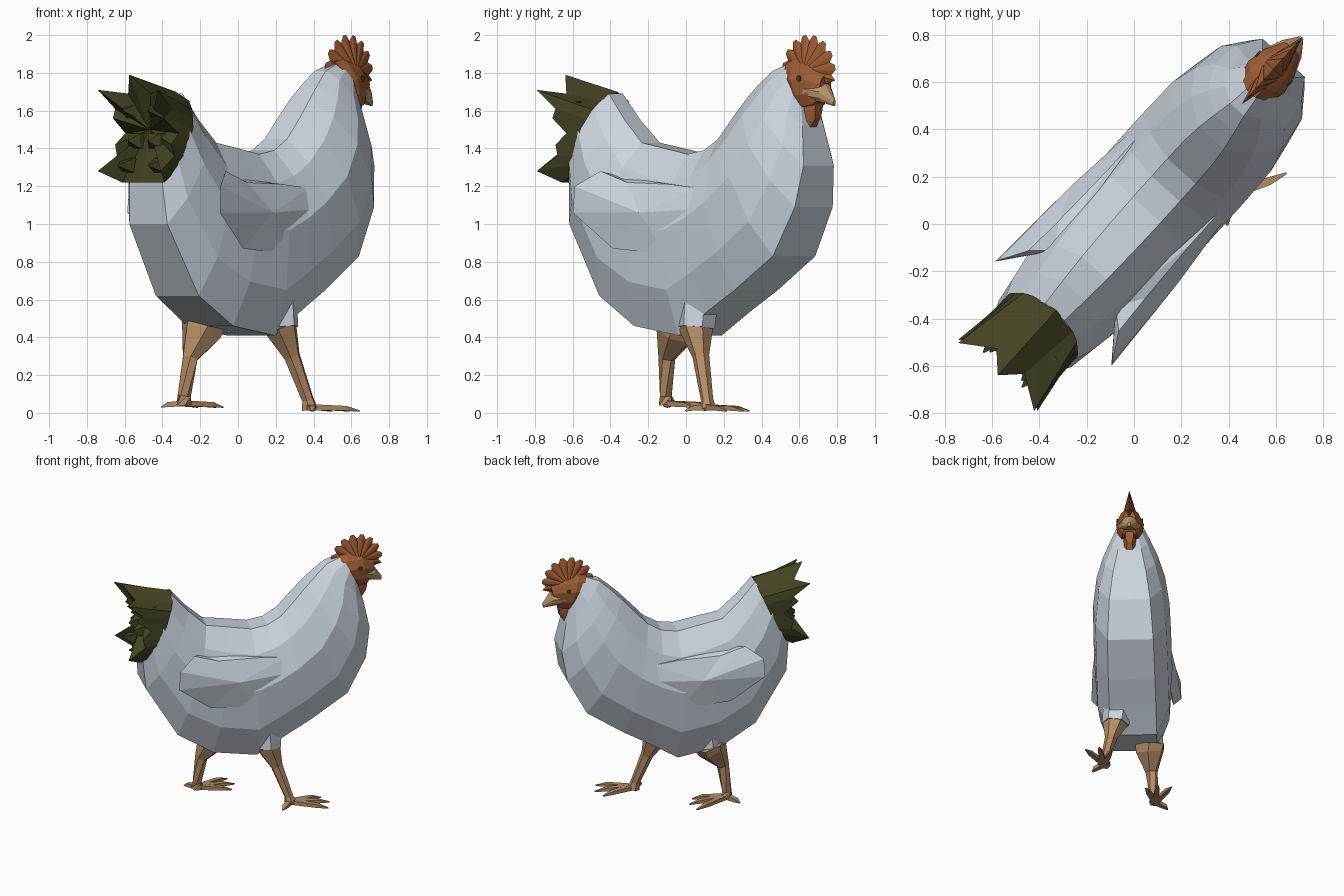
import bpy, bmesh, math
from mathutils import Vector

if "Cube" in bpy.data.objects:
    bpy.data.objects.remove(bpy.data.objects["Cube"])

# The bird walks along a diagonal: u = forward, v = to its left, z = up
A = math.radians(48)
CA, SA = math.cos(A), math.sin(A)


def P(u, v, z):
    return Vector((CA * u - SA * v, SA * u + CA * v, z))


def material(name, rgb):
    m = bpy.data.materials.new(name)
    m.diffuse_color = (*rgb, 1)
    m.use_nodes = True
    m.node_tree.nodes["Principled BSDF"].inputs["Base Color"].default_value = m.diffuse_color
    return m


WHITE = material("pale_feathers", (0.60, 0.67, 0.74))
RED = material("rust_comb", (0.34, 0.105, 0.034))
TAN = material("tan_legs", (0.47, 0.27, 0.135))
HORN = material("horn_beak", (0.50, 0.31, 0.155))
OLIVE = material("dark_olive", (0.058, 0.056, 0.016))


def finish(name, bm, mat):
    bmesh.ops.recalc_face_normals(bm, faces=bm.faces)
    me = bpy.data.meshes.new(name)
    bm.to_mesh(me)
    bm.free()
    me.materials.append(mat)
    ob = bpy.data.objects.new(name, me)
    bpy.context.collection.objects.link(ob)
    return ob


def skin(bm, a, b):
    n = len(a)
    for i in range(n):
        bm.faces.new((a[i], a[(i + 1) % n], b[(i + 1) % n], b[i]))


def bridge(bm, rings):
    """Skin a list of vertex rings and cap both ends."""
    for a, b in zip(rings, rings[1:]):
        skin(bm, a, b)
    bm.faces.new(rings[0])
    bm.faces.new(rings[-1])


# Half cross-section: (fraction from top to bottom, fraction of half width)
SECTION = [(0, .28), (.16, .72), (.42, 1), (.75, .92), (1, .6)]


def loft(name, stations, mat):
    """stations: top u, top z, bottom u, bottom z, half width"""
    bm = bmesh.new()
    rings = []
    for ut, zt, ub, zb, w in stations:
        half = [(ut + (ub - ut) * s, k * w, zt + (zb - zt) * s) for s, k in SECTION]
        pts = half + [(u, -v, z) for u, v, z in reversed(half)]
        rings.append([bm.verts.new(P(*p)) for p in pts])
    bridge(bm, rings)
    return finish(name, bm, mat)


def fan(name, rim, c1, c2, mat):
    """Thin plate: a rim joined to a raised centre on each side."""
    bm = bmesh.new()
    vs = [bm.verts.new(P(*p)) for p in rim]
    for c in (c1, c2):
        cv = bm.verts.new(P(*c))
        for i in range(len(vs)):
            bm.faces.new((vs[i], vs[(i + 1) % len(vs)], cv))
    return finish(name, bm, mat)


def tube(bm, path, n=5, squash=1.0):
    """path: (u, v, z, radius) points, skinned with n sides."""
    pts = [P(*p[:3]) for p in path]
    rings = []
    for i, p in enumerate(pts):
        d = (pts[min(i + 1, len(pts) - 1)] - pts[max(i - 1, 0)]).normalized()
        side = d.cross(Vector((0, 0, 1)))
        side = side.normalized() if side.length > .05 else P(0, -1, 0)
        up = side.cross(d)
        r = path[i][3]
        rings.append([bm.verts.new(p + r * (math.cos(t) * side + squash * math.sin(t) * up))
                      for t in (2 * math.pi * (k + .5) / n for k in range(n))])
    bridge(bm, rings)


# Body with neck, from the tail root to the back of the head
loft("body", [
    (-.50, 1.69, -.73, 1.22, .195), (-.38, 1.55, -.71, 1.00, .225),
    (-.25, 1.43, -.48, .62, .255), (-.08, 1.40, -.22, .46, .275),
    (.08, 1.37, .10, .41, .285), (.20, 1.39, .31, .54, .285),
    (.30, 1.45, .50, .65, .285), (.40, 1.56, .77, .83, .28),
    (.49, 1.66, .91, 1.09, .25), (.57, 1.74, .945, 1.31, .20),
    (.65, 1.81, .905, 1.52, .14), (.76, 1.85, .87, 1.64, .095)], WHITE)

# Tail: jagged sleeve of feathers, from the root ring out to tips and notches
TIPS = [(-.86, 0, 1.79), (-.78, .08, 1.69), (-.87, .215, 1.71), (-.75, .20, 1.61),
        (-.79, .18, 1.56), (-.68, .19, 1.48), (-.75, .20, 1.42), (-.73, .205, 1.36),
        (-.86, .225, 1.28), (-.75, .15, 1.22), (-.77, 0, 1.22)]


def root(i):
    """Point on the tail root ring level with tip i."""
    s = i / 10
    for (s0, k0), (s1, k1) in zip([(0, 0)] + SECTION, SECTION + [(1.01, 0)]):
        if s0 <= s <= s1 and s1 > s0:
            k = k0 + (k1 - k0) * (s - s0) / (s1 - s0)
            break
    k = 0 if i in (0, 10) else k
    return -.49 - .20 * s, k * .20, 1.70 - .48 * s


bm = bmesh.new()
loop = [(i, 1) for i in range(11)] + [(i, -1) for i in range(9, 0, -1)]
ring = [bm.verts.new(P(root(i)[0], s * root(i)[1], root(i)[2])) for i, s in loop]
tips = [bm.verts.new(P(TIPS[i][0], s * TIPS[i][1], TIPS[i][2])) for i, s in loop]
skin(bm, ring, tips)
hollow = bm.verts.new(P(-.70, 0, 1.50))
for i in range(20):
    bm.faces.new((tips[i], tips[(i + 1) % 20], hollow))
finish("tail", bm, OLIVE)
# inner feathers standing in the rear of the tail
bm = bmesh.new()
for u, v, z in [(-.81, .09, 1.60), (-.79, .07, 1.44), (-.83, .11, 1.31)]:
    for s in (1, -1):
        tube(bm, [(-.64, s * v, z, .07), (-.74, s * v, z, .055), (u, s * v, z, .004)], 4)
finish("inner_tail_feathers", bm, OLIVE)

# Wings flaring outward at the rear
WING = [(.34, .265, 1.08), (.30, .235, 1.19), (.10, .235, 1.21), (-.20, .245, 1.22),
        (-.38, .255, 1.28), (-.50, .325, 1.20), (-.51, .33, 1.06),
        (-.27, .280, .87), (.10, .265, .84)]
for s, side in ((1, "left"), (-1, "right")):
    fan(side + "_wing", [(u, s * v, z) for u, v, z in WING],
        (-.06, s * .305, 1.06), (-.31, s * .175, 1.25), WHITE)

# Head, beak, wattle, comb and eyes
loft("head", [(.74, 1.857, .84, 1.63, .085), (.80, 1.87, .88, 1.62, .102),
              (.90, 1.86, .94, 1.63, .085), (1.0, 1.79, .985, 1.67, .045)], RED)
loft("beak", [(.91, 1.755, .905, 1.66, .09), (1.0, 1.74, .99, 1.645, .055),
              (1.06, 1.655, 1.055, 1.625, .010)], HORN)
loft("wattle", [(.82, 1.68, .81, 1.60, .03), (.84, 1.68, .85, 1.52, .045),
                (.90, 1.68, .89, 1.49, .045), (.955, 1.67, .94, 1.56, .03)], RED)
rim = []
for i in range(25):  # blunt teeth: two high points, one notch
    t = math.radians(172 - i * 7.6)
    r = .172 if i % 3 == 2 else .205
    rim.append((.875 + .93 * r * math.cos(t), 0, 1.797 + r * math.sin(t)))
rim.append((.87, 0, 1.70))
fan("comb", rim, (.88, .055, 1.81), (.88, -.055, 1.81), RED)
for s, side in ((1, "left"), (-1, "right")):
    bm = bmesh.new()
    tube(bm, [(.885, s * .088, 1.77, .017), (.885, s * .096, 1.77, .017)], 6)
    finish(side + "_eye", bm, OLIVE)

# Legs in mid stride: hip, hock, ankle (u, v, z, radius) and foot
LEGS = {
    "right": (-1, [(.19, -.13, .46, .095), (.25, -.16, .30, .045),
                   (.33, -.20, .07, .033), (.34, -.205, .02, .045)], .022),
    "left": (1, [(-.15, .11, .47, .12), (-.17, .11, .42, .11), (-.245, .12, .29, .045),
                 (-.27, .14, .09, .035), (-.265, .145, .045, .045)], .042)}
for side, (s, path, fz) in LEGS.items():
    # feathered thigh above the bare leg
    u, v, z = path[0][:3]
    bm = bmesh.new()
    tube(bm, [(u, v * .8, .66, .11), (u, v, .45, .10)], 6)
    finish(side + "_thigh", bm, WHITE)
    bm = bmesh.new()
    tube(bm, path, 6)
    u, v = path[-1][:2]
    # three front toes and one back toe
    for du, dv in ((.25, .13), (.28, .03), (.24, -.06), (-.08, .09)):
        tube(bm, [(u, v, fz + .008, .030),
                  (u + du * .7, v + s * dv * .75, fz + .002, .024),
                  (u + du, v + s * dv, fz - .012, .006)], 4, .75)
    for v_ in bm.verts:
        v_.co.z = max(v_.co.z, fz - .022)
    finish(side + "_leg", bm, TAN)
